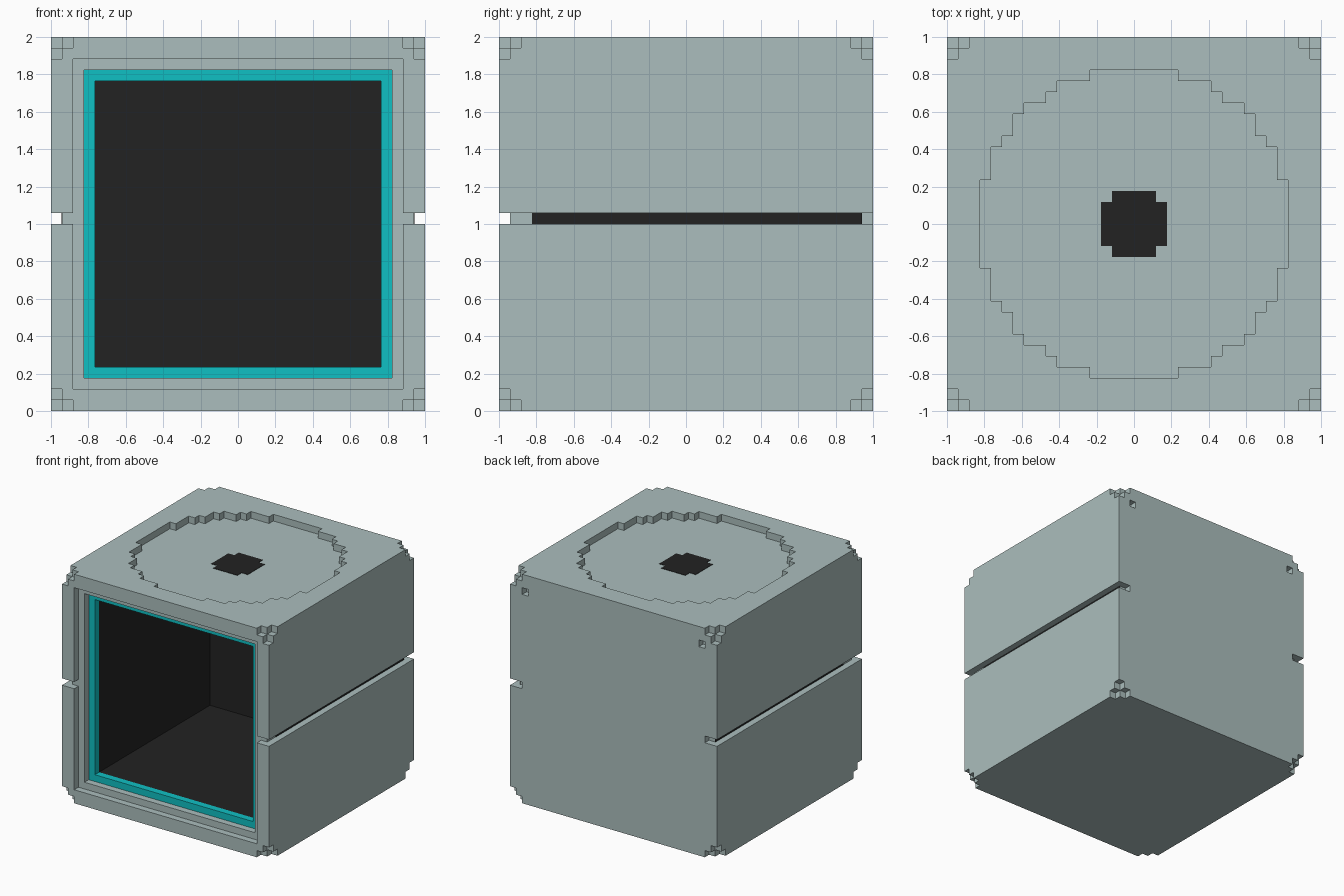
import bpy
import bmesh
from mathutils import Vector

if "Cube" in bpy.data.objects:
    bpy.data.objects.remove(bpy.data.objects["Cube"])

U = 1 / 17  # one block; the whole cube is 34 blocks wide


def material(name, rgb):
    mat = bpy.data.materials.new(name)
    mat.use_nodes = True
    mat.diffuse_color = (*rgb, 1)
    mat.node_tree.nodes["Principled BSDF"].inputs["Base Color"].default_value = (*rgb, 1)
    return mat


GREY = material("pale grey green", (0.407, 0.515, 0.508))
CYAN = material("cyan", (0.005, 0.527, 0.552))
DARK = material("near black", (0.016, 0.016, 0.016))


def make_object(name, bm, mat):
    """Turn a bmesh in block units, centred on the cube, into an object."""
    bmesh.ops.recalc_face_normals(bm, faces=bm.faces)
    for v in bm.verts:
        v.co = (v.co + Vector((0, 0, 17))) * U
    mesh = bpy.data.meshes.new(name)
    bm.to_mesh(mesh)
    bm.free()
    mesh.materials.append(mat)
    obj = bpy.data.objects.new(name, mesh)
    bpy.context.collection.objects.link(obj)
    return obj


def box(name, x, y, z, mat=GREY):
    bm = bmesh.new()
    bmesh.ops.create_cube(bm, size=1)
    for v in bm.verts:
        v.co = [r[0] if c < 0 else r[1] for c, r in zip(v.co, (x, y, z))]
    return make_object(name, bm, mat)


def stepped_disc(name, steps, z0, z1, mat=GREY):
    """Prism with a blocky round outline; steps lists one quadrant's corners."""
    quarter = []
    for i, (x, y) in enumerate(steps):
        quarter.append((x, y))
        if i + 1 < len(steps):
            quarter.append((x, steps[i + 1][1]))
    outline = []
    for _ in range(4):
        outline += quarter
        quarter = [(y, -x) for x, y in quarter]
    bm = bmesh.new()
    face = bm.faces.new([bm.verts.new((x, y, z0)) for x, y in outline])
    ext = bmesh.ops.extrude_face_region(bm, geom=[face])
    for v in ext["geom"]:
        if isinstance(v, bmesh.types.BMVert):
            v.co.z = z1
    return make_object(name, bm, mat)


def cut(target, cutter):
    mod = target.modifiers.new("cut", "BOOLEAN")
    mod.operation = "DIFFERENCE"
    mod.solver = "EXACT"
    mod.object = cutter
    bpy.context.view_layer.objects.active = target
    bpy.ops.object.modifier_apply(modifier=mod.name)
    bpy.data.objects.remove(cutter)


def side(s, a, b):
    """Range a..b on the positive side, or its mirror image."""
    return (a, b) if s > 0 else (-b, -a)


# Casing with a stepped front opening and a deep cavity
casing = box("casing", (-17, 17), (-17, 17), (-17, 17))
for half, depth in ((15, -16), (14, -14), (13, 12)):
    cut(casing, box("cutter", (-half, half), (-18, depth), (-half, half)))

# Blocky round recess in the top
disc = [(4, 14), (7, 13), (8, 12), (10, 11), (11, 10), (12, 8), (13, 7), (14, 4)]
cut(casing, stepped_disc("cutter", disc, 16, 18))

# Stepped notches at all eight corners
for sx in (-1, 1):
    for sy in (-1, 1):
        for sz in (-1, 1):
            for axis in range(3):
                inner = [15 if i == axis else 16 for i in range(3)]
                cut(casing, box("cutter", *[side(s, a, 18) for s, a in zip((sx, sy, sz), inner)]))

# Side grooves, their ends round the corners, and small holes in the back
for s in (-1, 1):
    cut(casing, box("cutter", side(s, 16, 18), (-18, 18), (0, 1)))
    for sy in (-1, 1):
        cut(casing, box("cutter", side(s, 14.5 if sy < 0 else 15, 18), side(sy, 16, 18), (0, 1)))
    cut(casing, box("cutter", side(s, 14, 15), (16, 18), (14, 15)))

# Dark cavity walls
casing.data.materials.clear()
casing.data.materials.append(GREY)
casing.data.materials.append(DARK)
for p in casing.data.polygons:
    c = p.center / U - Vector((0, 0, 17))
    inside = abs(c.x) < 13.1 and abs(c.z) < 13.1 and -13.9 < c.y < 12.1
    p.material_index = 1 if inside else 0

# Cyan frame around the opening
frame = box("opening_frame", (-14, 14), (-15, -14), (-14, 14), CYAN)
cut(frame, box("cutter", (-13, 13), (-18, -10), (-13, 13), CYAN))

# Dark strips in the side grooves and dark centre of the top recess
for s, name in ((1, "left_groove_strip"), (-1, "right_groove_strip")):
    box(name, side(s, 15.95, 16.05), (-14, 16), (0, 1), DARK)
stepped_disc("top_centre_plate", [(2, 3), (3, 2)], 15.95, 16.05, DARK)
